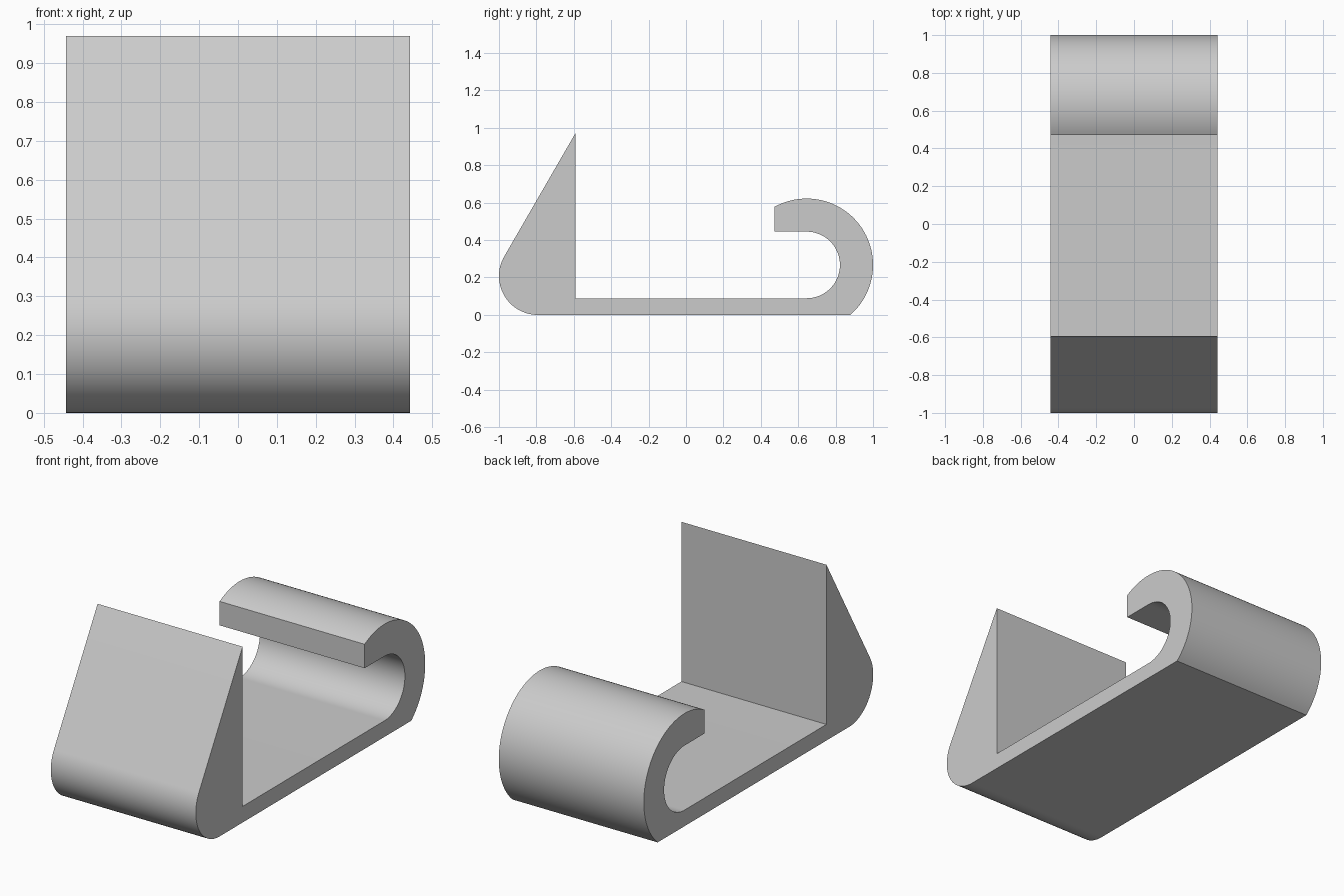
import bpy
import bmesh
import math

if "Cube" in bpy.data.objects:
    bpy.data.objects.remove(bpy.data.objects["Cube"])

HALF_WIDTH = 0.4425


def arc(cy, cz, r, start, end, steps):
    """Points on a circle in the y-z plane, angles in degrees."""
    angles = [math.radians(start + (end - start) * i / steps) for i in range(steps + 1)]
    return [(cy + r * math.cos(a), cz + r * math.sin(a)) for a in angles]


# Side profile, counter-clockwise from the hook's lower outer edge
HOOK_Y, HOOK_Z, R_OUT, R_IN = 0.645, 0.267, 0.355, 0.178
LIP_Y, WALL_Y = 0.472, -0.592
a_low = -math.degrees(math.asin(HOOK_Z / R_OUT))
a_lip = math.degrees(math.acos((LIP_Y - HOOK_Y) / R_OUT))

profile = arc(HOOK_Y, HOOK_Z, R_OUT, a_low, a_lip, 56)        # outer hook
profile += [(LIP_Y, HOOK_Z + R_IN)]                           # hook lip
profile += arc(HOOK_Y, HOOK_Z, R_IN, 90, -90, 48)             # inner hook
profile += [(WALL_Y, HOOK_Z - R_IN), (WALL_Y, 0.97)]          # floor, wall
profile += arc(-0.792, 0.208, 0.208, 150, 270, 40)            # rounded nose

# Extrude the profile across the width
bm = bmesh.new()
face = bm.faces.new([bm.verts.new((-HALF_WIDTH, y, z)) for y, z in profile])
ext = bmesh.ops.extrude_face_region(bm, geom=[face])
moved = [g for g in ext["geom"] if isinstance(g, bmesh.types.BMVert)]
bmesh.ops.translate(bm, verts=moved, vec=(2 * HALF_WIDTH, 0, 0))
bmesh.ops.recalc_face_normals(bm, faces=bm.faces)
mesh = bpy.data.meshes.new("hook_stand")
bm.to_mesh(mesh)
bm.free()

stand = bpy.data.objects.new("hook_stand", mesh)
bpy.context.collection.objects.link(stand)

# Plain grey material
grey = bpy.data.materials.new("light_grey")
grey.diffuse_color = (0.6, 0.6, 0.6, 1)
grey.use_nodes = True
grey.node_tree.nodes["Principled BSDF"].inputs["Base Color"].default_value = grey.diffuse_color
mesh.materials.append(grey)

# Smooth curves, crisp corners
bpy.context.view_layer.objects.active = stand
stand.select_set(True)
bpy.ops.object.shade_smooth_by_angle(angle=math.radians(25))
